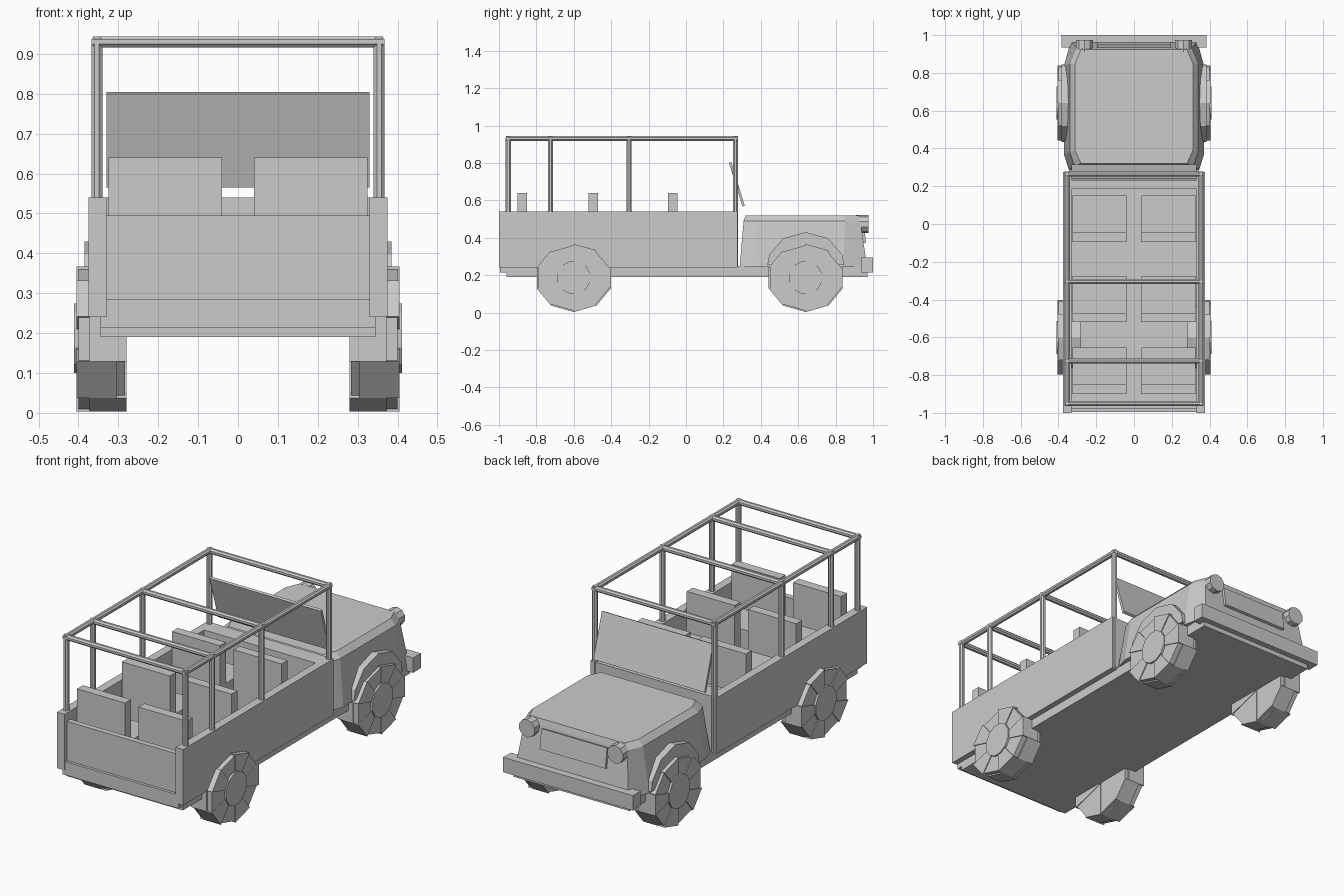
import bpy, bmesh
from math import cos, sin, radians, atan2
from mathutils import Vector

if "Cube" in bpy.data.objects:
    bpy.data.objects.remove(bpy.data.objects["Cube"])


def make(name, verts, faces):
    me = bpy.data.meshes.new(name)
    me.from_pydata(verts, [], faces)
    bm = bmesh.new()
    bm.from_mesh(me)
    bmesh.ops.recalc_face_normals(bm, faces=bm.faces)
    bm.to_mesh(me)
    bm.free()
    ob = bpy.data.objects.new(name, me)
    bpy.context.collection.objects.link(ob)
    return ob


def loft(name, a, b):
    """Closed solid between two matching outlines."""
    n = len(a)
    sides = [(i, (i + 1) % n, n + (i + 1) % n, n + i) for i in range(n)]
    return make(name, a + b, sides + [tuple(range(n)), tuple(range(n, 2 * n))])


def box(name, x, y, z):
    base = [(x[0], y[0]), (x[1], y[0]), (x[1], y[1]), (x[0], y[1])]
    return loft(name, [(p, q, z[0]) for p, q in base], [(p, q, z[1]) for p, q in base])


def prism_x(name, outline, x0, x1):
    """Extrude a (y, z) outline along x."""
    return loft(name, [(x0, y, z) for y, z in outline], [(x1, y, z) for y, z in outline])


def tube(name, p, q, r=0.015, sides=8):
    p, q = Vector(p), Vector(q)
    rot = (q - p).to_track_quat('Z', 'Y')
    ring = [Vector((r * cos(radians(360 * (i + .5) / sides)),
                    r * sin(radians(360 * (i + .5) / sides)), 0)) for i in range(sides)]
    return loft(name, [tuple(p + rot @ v) for v in ring], [tuple(q + rot @ v) for v in ring])


def mirrored(ob):
    ob.modifiers.new("Mirror", 'MIRROR')
    return ob


# Chassis and bumpers
box("chassis", (-.345, .345), (-.96, .97), (.19, .25))
box("front_bumper", (-.385, .385), (.935, 1.0), (.215, .295))
box("rear_sill", (-.345, .345), (-.995, -.94), (.213, .285))

# Open tub
box("tub_floor", (-.35, .35), (-.96, .27), (.24, .285))
mirrored(box("tub_side", (.33, .375), (-1.0, .275), (.24, .54)))
box("tailgate", (-.33, .33), (-.98, -.95), (.27, .495))
box("dashboard", (-.33, .33), (.185, .275), (.25, .54))

# Three rows of paired seats
for y in (-.90, -.52, -.095):
    mirrored(box("seat_back", (.04, .325), (y, y + .05), (.285, .64)))
    mirrored(box("seat_cushion", (.04, .325), (y + .05, y + .245), (.285, .42)))

# Roll cage
X, TOP = .354, .93
for y in (-.95, -.725, -.305, .265):
    mirrored(tube("cage_post", (X, y, .25 if y > 0 else .5), (X, y, TOP)))
    tube("cage_crossbar", (-X - .01, y, TOP), (X + .01, y, TOP))
mirrored(tube("cage_rail", (X, -.962, TOP), (X, .277, TOP)))

# Raked windshield
prism_x("windshield", [(.302, .565), (.314, .572), (.242, .805), (.230, .80)], -.33, .33)


# Tapered engine hood with chamfered corners
def outline(pts, z):
    return [(x, y, z) for x, y in pts] + [(-x, y, z) for x, y in reversed(pts)]


low = outline([(.345, .287), (.37, .365), (.37, .84), (.335, .968)], .245)
high = outline([(.315, .308), (.34, .38), (.34, .85), (.305, .932)], .49)
lid = outline([(.28, .32), (.312, .39), (.312, .85), (.28, .925)], .52)
loft("hood_body", low, high)
loft("hood_lid", high, lid)

# Grille and headlights
prism_x("grille", [(.945, .37), (.963, .375), (.948, .48), (.93, .475)], -.195, .195)
mirrored(tube("headlight", (.262, .91, .473), (.262, .975, .473), .048, 10))

# Fender arches
arch = [(.64 + .205 * cos(radians(a)), .255 + .175 * sin(radians(a)))
        for a in (0, 18, 54, 90, 126, 162, 180)]
mirrored(prism_x("fender_arch", arch, .28, .385))


# Wheels: ten-sided core, alternating staggered tread blocks, hub cap
def rim(cy, k=1.0):
    return [(cy + .2 * k * cos(radians(18 + 36 * i)),
             .185 + .175 * k * sin(radians(18 + 36 * i))) for i in range(10)]


for cy in (-.60, .64):
    mirrored(prism_x("tire_core", rim(cy), .283, .40))
    pts = rim(cy, 1.04)
    for i in range(10):
        x0, x1 = (.305, .405) if i % 2 else (.28, .372)
        mirrored(prism_x("tread_block", [(cy, .185), pts[i], pts[(i + 1) % 10]], x0, x1))
    mirrored(tube("hub_cap", (.39, cy, .187), (.411, cy, .187), .09, 12))
